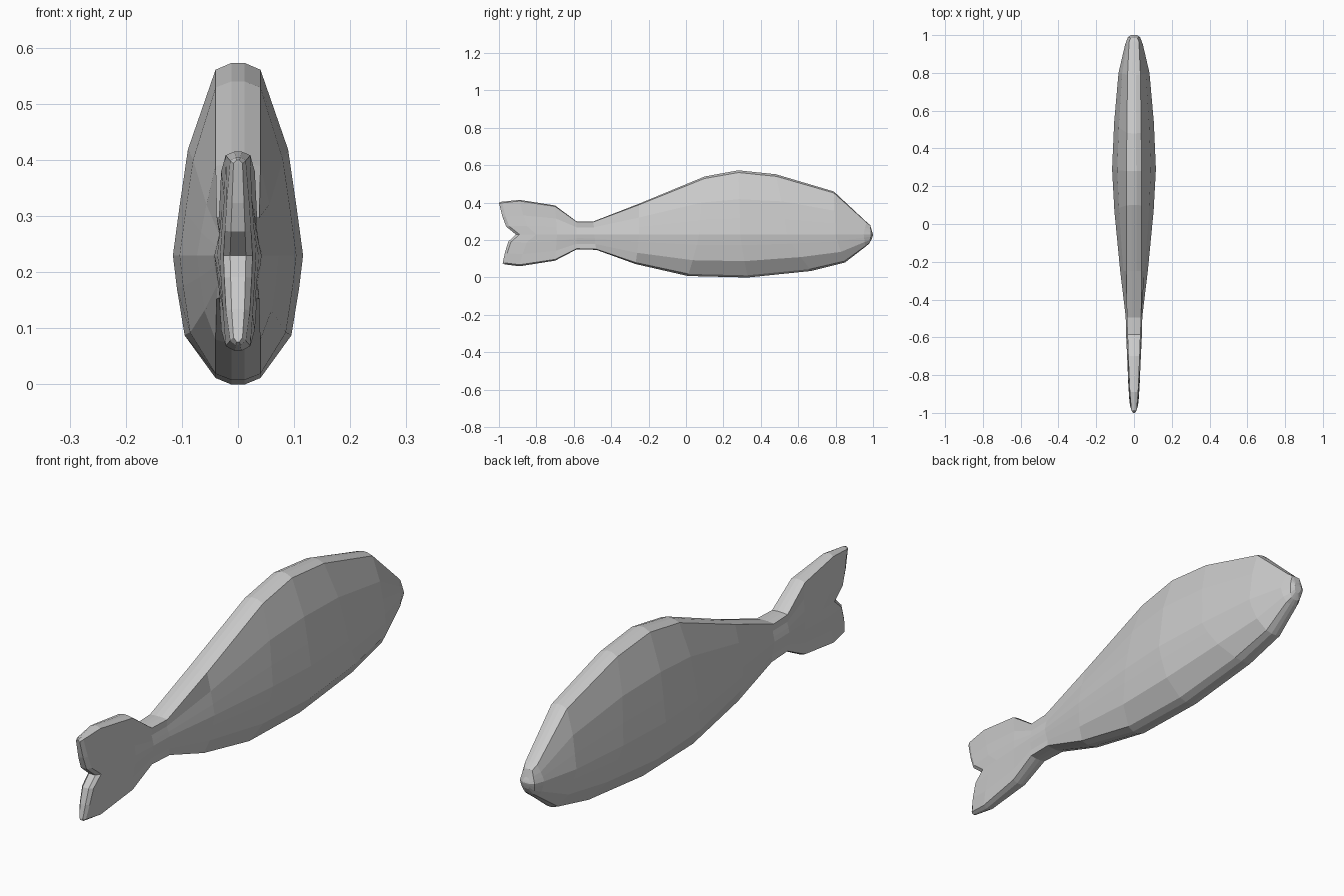
import bpy, bmesh

MID = 0.23  # height of the widest line along the flank

# Stations tail to nose: y top, y mid, y bottom, z top, z bottom, half width, ridge half width
stations = [
    (-1.00, -0.91, -0.98, 0.400, 0.076, 0.014, 0.008),
    (-0.985, -0.89, -0.97, 0.405, 0.070, 0.026, 0.014),
    (-0.89, -0.80, -0.89, 0.415, 0.060, 0.032, 0.022),
    (-0.70, -0.69, -0.70, 0.385, 0.090, 0.037, 0.030),
    (-0.585, -0.585, -0.585, 0.30, 0.15, 0.042, 0.034),
    (-0.495, -0.49, -0.48, 0.30, 0.148, 0.044, 0.038),
    (-0.25, -0.25, -0.27, 0.395, 0.072, 0.073, 0.040),
    (0.10, 0.07, 0.01, 0.540, 0.008, 0.104, 0.040),
    (0.28, 0.29, 0.33, 0.573, 0.0, 0.116, 0.040),
    (0.48, 0.54, 0.67, 0.552, 0.035, 0.105, 0.038),
    (0.79, 0.80, 0.85, 0.460, 0.080, 0.082, 0.034),
    (0.965, 0.95, 0.96, 0.297, 0.165, 0.047, 0.026),
    (0.985, 0.99, 0.978, 0.280, 0.180, 0.032, 0.018),
    (0.993, 1.00, 0.993, 0.250, 0.205, 0.016, 0.008),
]


def half_section(k, yt, ym, yb, zt, zb, w, ridge):
    """Right-hand half of a cross-section, top to bottom."""
    bend = 0.4 if k < 3 else 1.2  # tail sections curve into the fork
    pts = []
    for f, wide in ((1, None), (0.965, None), (0.55, 0.77), (0.25, 0.9), (0, 1),
                    (-0.25, 0.94), (-0.62, 0.82), (-0.95, None), (-1, None)):
        a = abs(f)
        end_y, end_z = (yt, zt) if f >= 0 else (yb, zb)
        x = w * wide if wide else ridge * (0.3 if a == 1 else 1)
        pts.append((x, ym + (end_y - ym) * a ** bend, MID + (end_z - MID) * a))
    return pts


bm = bmesh.new()
rings = []
for k, s in enumerate(stations):
    half = half_section(k, *s)
    right = [bm.verts.new(p) for p in half]
    left = [bm.verts.new((-x, y, z)) for x, y, z in half]
    rings.append(right + left[::-1])

# Skin of body and tail
n = len(rings[0])
for a, b in zip(rings, rings[1:]):
    for i in range(n):
        j = (i + 1) % n
        bm.faces.new((a[i], a[j], b[j], b[i]))

# Thin strips closing the forked tail edge and the nose
for r in (rings[0], rings[-1]):
    for i in range(n // 2 - 1):
        bm.faces.new((r[i], r[i + 1], r[n - 2 - i], r[n - 1 - i]))

bmesh.ops.recalc_face_normals(bm, faces=bm.faces)
mesh = bpy.data.meshes.new("fish_body")
bm.to_mesh(mesh)
bm.free()
fish = bpy.data.objects.new("fish_body", mesh)
bpy.context.collection.objects.link(fish)
